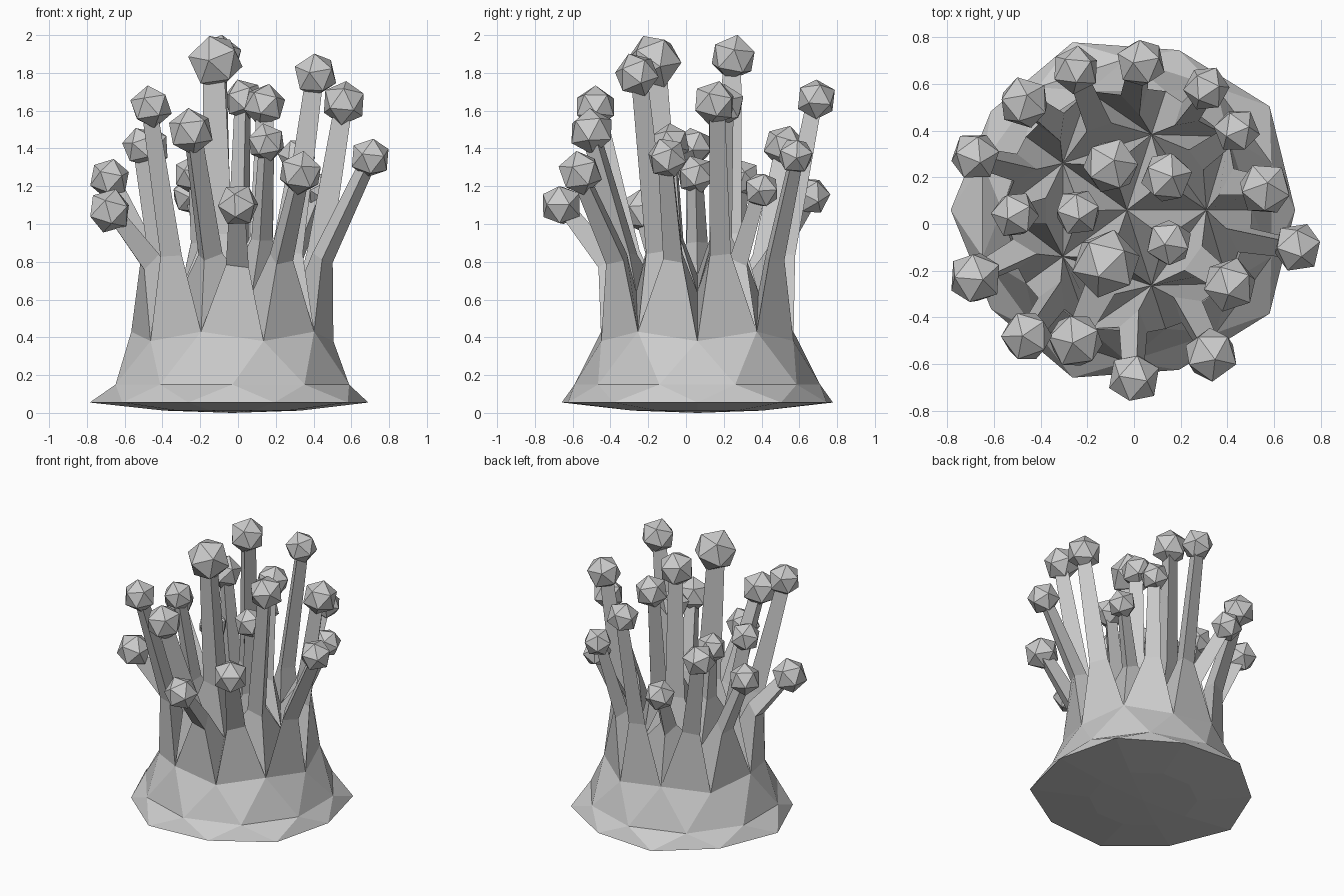
import bpy, bmesh, random
from math import sin, cos, pi, radians, atan2, tau
from mathutils import Vector, Matrix

if "Cube" in bpy.data.objects:
    bpy.data.objects.remove(bpy.data.objects["Cube"])

random.seed(4)
CX, CY = -0.03, 0.06


def new_object(name, bm):
    bmesh.ops.recalc_face_normals(bm, faces=bm.faces)
    mesh = bpy.data.meshes.new(name)
    bm.to_mesh(mesh)
    bm.free()
    ob = bpy.data.objects.new(name, mesh)
    bpy.context.collection.objects.link(ob)
    return ob


def ring(bm, n, r, z, start=0.0):
    """Ring of vertices; radii and heights cycle through the given lists."""
    return [bm.verts.new((CX + r[i % len(r)] * cos(start + tau * i / n),
                          CY + r[i % len(r)] * sin(start + tau * i / n),
                          z[i % len(z)])) for i in range(n)]


# Tentacle tips (x, y, z, radius), counter-clockwise from the right
inner_tips = [(.14, .20, 1.63, .115), (-.10, .25, 1.88, .125), (-.24, .05, 1.26, .105),
              (-.12, -.17, 1.86, .15), (.15, -.08, 1.43, .105)]
outer_tips = [(.56, .15, 1.64, .12), (.44, .40, 1.18, .10), (.31, .58, 1.36, .10),
              (.03, .69, 1.66, .11), (-.25, .66, 1.15, .105), (-.47, .52, 1.41, .115),
              (-.68, .29, 1.24, .11), (-.51, .04, 1.41, .105), (-.68, -.23, 1.07, .12),
              (-.46, -.48, 1.62, .115), (-.25, -.50, 1.49, .125), (.0, -.66, 1.10, .115),
              (.33, -.56, 1.27, .12), (.41, -.26, 1.79, .12), (.70, -.10, 1.35, .11)]

# Body: flared foot built from staggered ten-sided rings
bm = bmesh.new()
bottom = bm.verts.new((CX, CY, 0))
under = ring(bm, 10, [.36], [.012])
rim = ring(bm, 10, [.72, .755], [.055])
waist = ring(bm, 10, [.65], [.15], pi / 10)
shoulder = ring(bm, 10, [.535], [.38, .43])
crown = ring(bm, 5, [.34], [.64])
peak = bm.verts.new((CX, CY, .73))
for i in range(10):
    j = (i + 1) % 10
    bm.faces.new((bottom, under[j], under[i]))
    bm.faces.new((under[i], under[j], rim[j], rim[i]))
    bm.faces.new((rim[i], rim[j], waist[i]))
    bm.faces.new((rim[j], waist[j], waist[i]))
    bm.faces.new((waist[i], shoulder[j], shoulder[i]))
    bm.faces.new((waist[i], waist[j], shoulder[j]))

# Dome triangles that each grow one tentacle
inner, outer = [], []
for k in range(5):
    a, b = crown[k], crown[(k + 1) % 5]
    c0, mid, c1 = shoulder[2 * k], shoulder[2 * k + 1], shoulder[(2 * k + 2) % 10]
    inner.append((peak, a, b))
    outer += [(a, c0, mid), (a, mid, b), (b, mid, c1)]


def grow(tri, tip):
    """Taper a dome triangle into a three-sided stalk ending at the tip."""
    centre = sum((v.co for v in tri), Vector()) / 3
    end = Vector(tip[:3])
    angles = [atan2(v.co.y - centre.y, v.co.x - centre.x) - i * tau / 3 for i, v in enumerate(tri)]
    turn = atan2(sum(map(sin, angles)), sum(map(cos, angles)))
    knee = centre.lerp(end, .14)
    knee.z = max(v.co.z for v in tri) + .15 + .08 * (tip[2] - 1)
    axis = (end - knee).normalized()
    tilt = Vector((0, 0, 1)).rotation_difference(axis).to_matrix()
    prev = list(tri)
    for pos, r in ((knee, .62 * tip[3]), (end - axis * tip[3] * .7, tip[3] * .47)):
        row = [bm.verts.new(pos + tilt @ Vector((r * cos(turn + i * tau / 3),
                                                 r * sin(turn + i * tau / 3), 0))) for i in range(3)]
        for i in range(3):
            j = (i + 1) % 3
            bm.faces.new((prev[i], prev[j], row[j], row[i]))
        prev = row
    bm.faces.new(prev)
    return axis


stalks = list(zip(inner, inner_tips)) + list(zip(outer, outer_tips))
axes = [grow(tri, tip) for tri, tip in stalks]
new_object("body_with_tentacles", bm)

# Faceted bulb on each tentacle
for n, ((tri, tip), axis) in enumerate(zip(stalks, axes)):
    bulb = bmesh.new()
    rot = Vector((0, 0, 1)).rotation_difference(axis).to_matrix().to_4x4()
    spin = Matrix.Rotation(random.uniform(0, tau), 4, 'Z')
    lean = Matrix.Rotation(radians(random.uniform(10, 25)), 4, 'X')
    bmesh.ops.create_icosphere(bulb, subdivisions=1, radius=tip[3],
                               matrix=Matrix.Translation(tip[:3]) @ rot @ spin @ lean)
    new_object(f"tentacle_bulb_{n + 1}", bulb)
